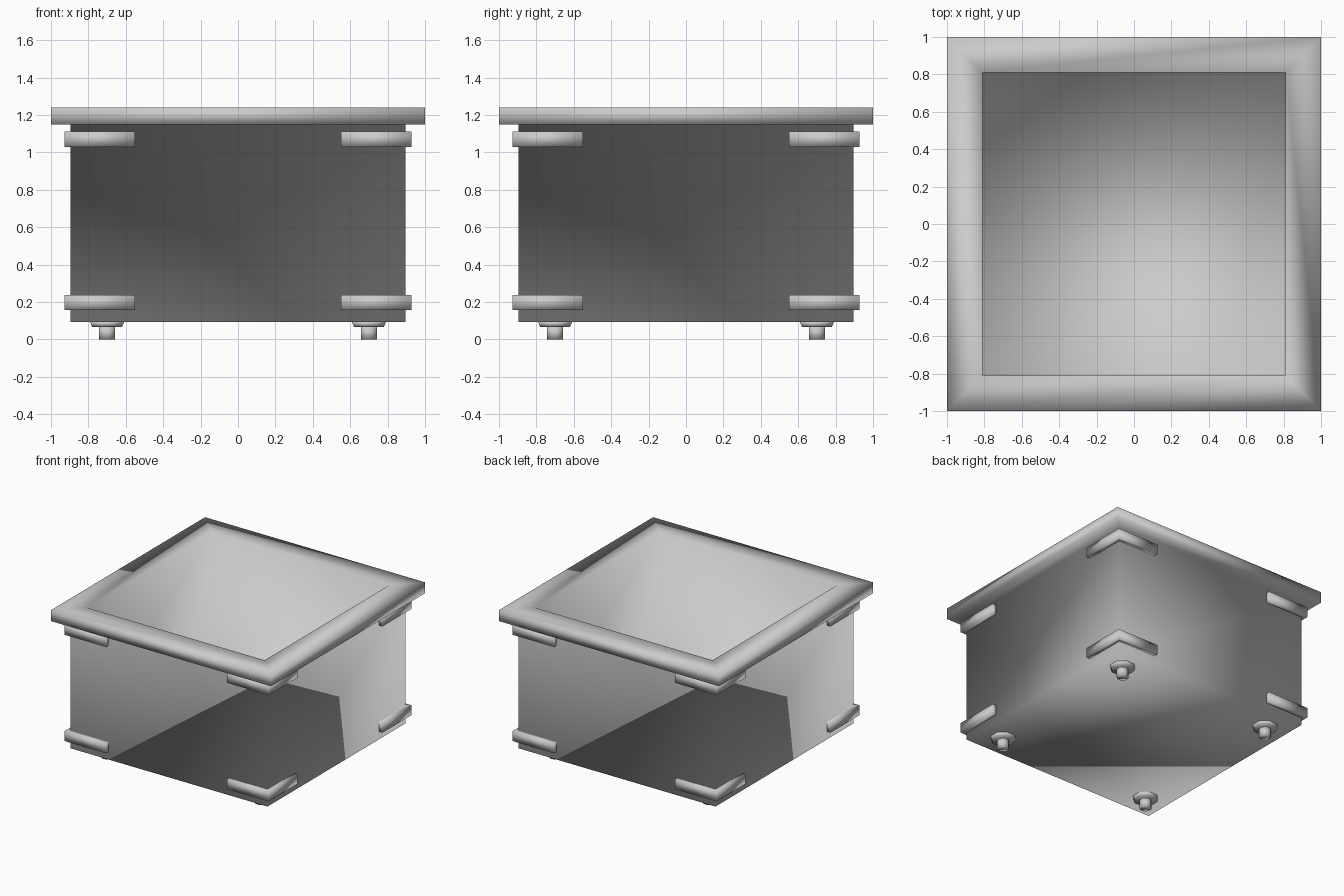
import bpy
import bmesh
from math import cos, sin, pi

if "Cube" in bpy.data.objects:
    bpy.data.objects.remove(bpy.data.objects["Cube"], do_unlink=True)

grey = bpy.data.materials.new("plain_grey")
grey.use_nodes = True
grey.diffuse_color = (0.6, 0.6, 0.6, 1)
grey.node_tree.nodes["Principled BSDF"].inputs["Base Color"].default_value = (0.6, 0.6, 0.6, 1)


def finish(bm, name):
    """Turn a bmesh into a smooth shaded object."""
    bmesh.ops.recalc_face_normals(bm, faces=bm.faces)
    for face in bm.faces:
        face.smooth = True
    mesh = bpy.data.meshes.new(name)
    bm.to_mesh(mesh)
    bm.free()
    mesh.materials.append(grey)
    obj = bpy.data.objects.new(name, mesh)
    bpy.context.collection.objects.link(obj)
    return obj


def stack(name, profile, sides):
    """Skin regular rings given as (distance to flat side, z), capped at both ends."""
    bm = bmesh.new()
    rings = []
    for flat, z in profile:
        r = flat / cos(pi / sides)
        angles = [(i + 0.5) * 2 * pi / sides for i in range(sides)]
        rings.append([bm.verts.new((r * cos(a), r * sin(a), z)) for a in angles])
    for low, high in zip(rings, rings[1:]):
        for i in range(sides):
            j = (i + 1) % sides
            bm.faces.new((low[i], low[j], high[j], high[i]))
    bm.faces.new(rings[0])
    bm.faces.new(rings[-1])
    return finish(bm, name)


def corner_bracket(name, z0, z1):
    """L-shaped strap wrapped round the +x +y corner."""
    outer, inner, end = 0.928, 0.885, 0.55
    outline = [(outer, end), (outer, outer), (end, outer),
               (end, inner), (inner, inner), (inner, end)]
    bm = bmesh.new()
    base = bm.faces.new([bm.verts.new((x, y, z0)) for x, y in outline])
    top = bmesh.ops.extrude_face_region(bm, geom=[base])["geom"]
    verts = [v for v in top if isinstance(v, bmesh.types.BMVert)]
    bmesh.ops.translate(bm, verts=verts, vec=(0, 0, z1 - z0))
    return finish(bm, name)


# Open box: outer wall, overhanging rim, inner wall and floor in one shell
stack("open_box", [(0.895, 0.093), (0.895, 1.15), (1, 1.15), (1, 1.24),
                   (0.81, 1.24), (0.81, 0.18)], 4)

# Brackets and feet repeat at each corner
for k, corner in enumerate(("back_left", "back_right", "front_right", "front_left")):
    turn = k * pi / 2
    for level, z0, z1 in (("lower", 0.157, 0.238), ("upper", 1.03, 1.112)):
        bracket = corner_bracket(f"{level}_bracket_{corner}", z0, z1)
        bracket.rotation_euler.z = turn
    spot = 0.7 * 2 ** 0.5
    place = (spot * cos(turn + pi / 4), spot * sin(turn + pi / 4), 0)
    flange = stack(f"foot_flange_{corner}", [(0.08, 0.067), (0.092, 0.096)], 8)
    stem = stack(f"foot_stem_{corner}", [(0.043, 0), (0.043, 0.07)], 8)
    flange.location = stem.location = place
